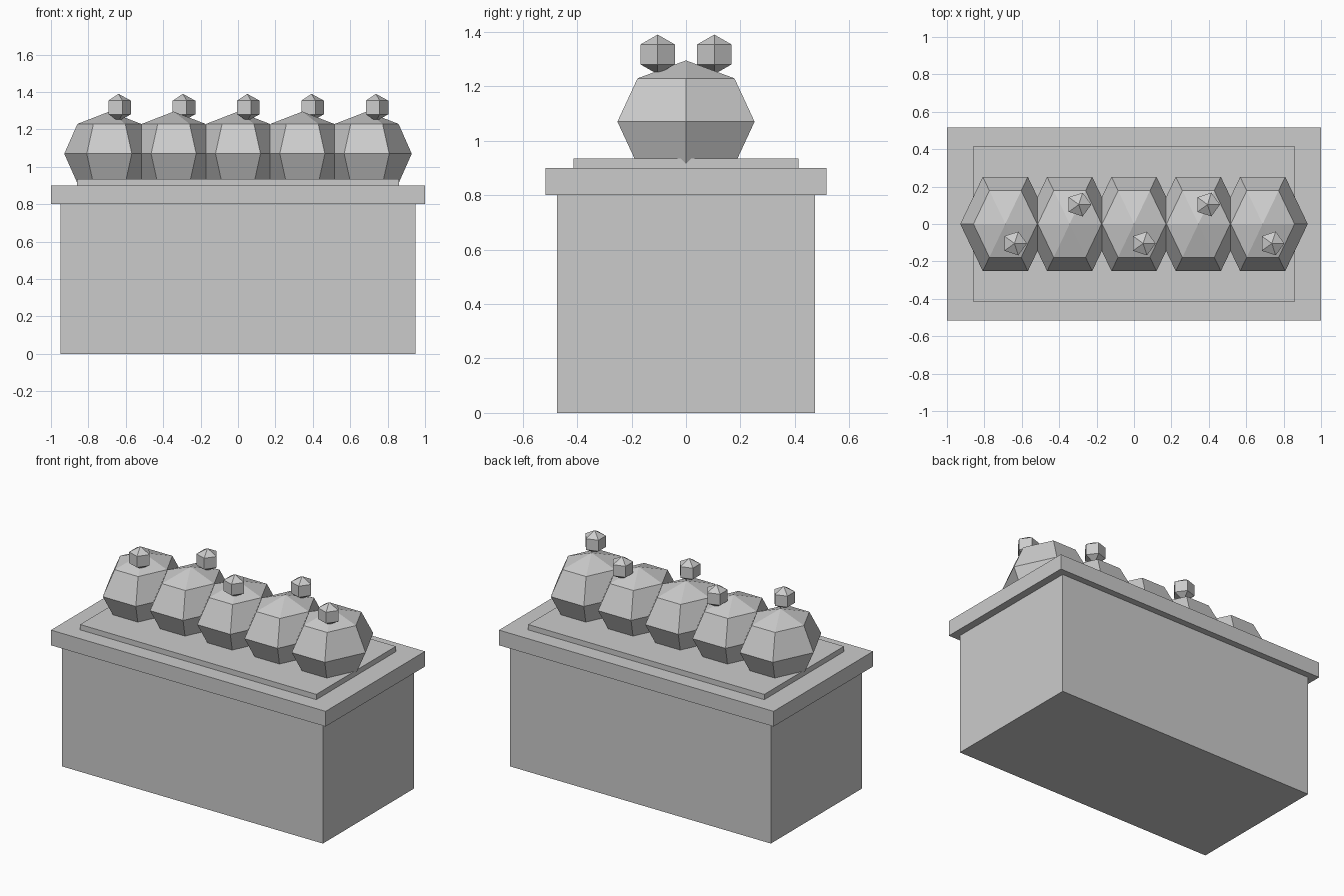
import bpy
from math import sin, cos, pi

cube = bpy.data.objects.get("Cube")
if cube:
    bpy.data.objects.remove(cube, do_unlink=True)

GREY = (0.6, 0.6, 0.6, 1.0)
grey = bpy.data.materials.new("plain grey")
grey.use_nodes = True
grey.diffuse_color = GREY
grey.node_tree.nodes["Principled BSDF"].inputs["Base Color"].default_value = GREY


def add_mesh(name, verts, faces):
    mesh = bpy.data.meshes.new(name)
    mesh.from_pydata(verts, [], faces)
    mesh.materials.append(grey)
    obj = bpy.data.objects.new(name, mesh)
    bpy.context.collection.objects.link(obj)
    return obj


def box(name, half_x, half_y, bottom, top):
    verts = [(x, y, z) for z in (bottom, top)
             for x, y in ((-half_x, -half_y), (half_x, -half_y),
                          (half_x, half_y), (-half_x, half_y))]
    sides = [(i, (i + 1) % 4, (i + 1) % 4 + 4, i + 4) for i in range(4)]
    add_mesh(name, verts, [(3, 2, 1, 0), (4, 5, 6, 7)] + sides)


def faceted_ball(name, centre, radii, sides, bands):
    """Low-poly ball with a corner on the +x axis."""
    verts, faces = [(0, 0, -1)], []
    for b in range(1, bands):
        lat = pi * b / bands
        verts += [(sin(lat) * cos(2 * pi * s / sides),
                   sin(lat) * sin(2 * pi * s / sides), -cos(lat))
                  for s in range(sides)]
    verts.append((0, 0, 1))
    top = len(verts) - 1
    last = top - sides
    for s in range(sides):
        n = (s + 1) % sides
        faces += [(0, 1 + n, 1 + s), (last + s, last + n, top)]
        for b in range(bands - 2):
            low, high = 1 + b * sides, 1 + (b + 1) * sides
            faces.append((low + s, low + n, high + n, high + s))
    obj = add_mesh(name, [tuple(v * r for v, r in zip(p, radii)) for p in verts], faces)
    obj.location = centre


# Counter body, overhanging top and raised tray
box("counter_body", 0.95, 0.474, 0, 0.8)
box("counter_top", 1.0, 0.517, 0.8, 0.9)
box("tray", 0.86, 0.414, 0.9, 0.935)

# Row of faceted domes, each with a small berry set alternately front and back
for i in range(5):
    x = (i - 2) * 0.344
    side = -1 if i % 2 == 0 else 1
    faceted_ball(f"dome_{i + 1}", (x, 0, 1.07), (0.241, 0.291, 0.225), 6, 4)
    faceted_ball(f"berry_{i + 1}", (x + 0.049, side * 0.104, 1.317),
                 (0.077, 0.077, 0.073), 5, 3)
